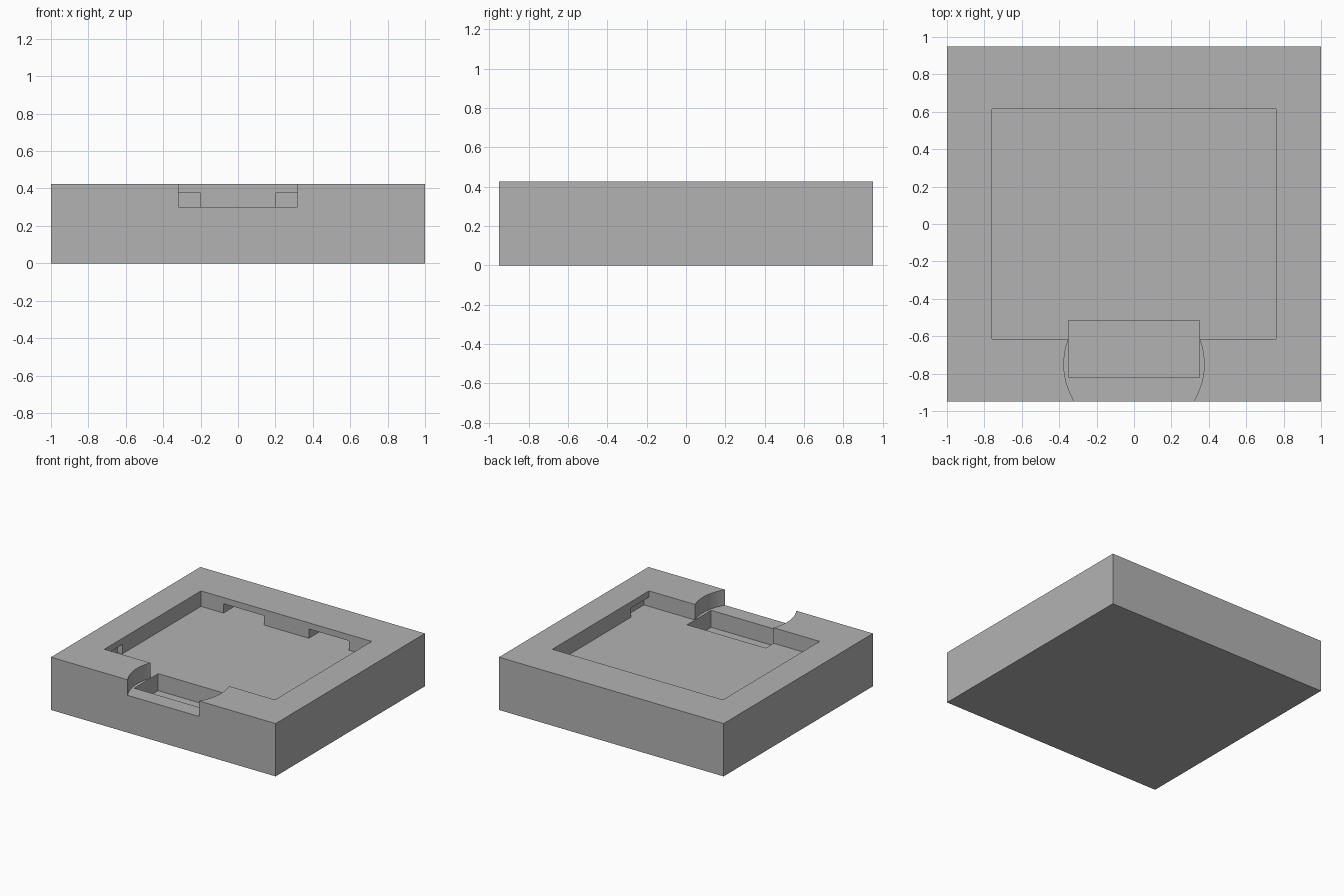
import bpy
import bmesh
from mathutils import Matrix

if "Cube" in bpy.data.objects:
    bpy.data.objects.remove(bpy.data.objects["Cube"], do_unlink=True)

HEIGHT, FLOOR, WELL_FLOOR, SLOT_TOP = 0.425, 0.30, 0.163, 0.375
ABOVE = 0.6
POCKET_X, POCKET_Y = 0.76, 0.615

grey = bpy.data.materials.new("plain_grey")
grey.use_nodes = True
grey.diffuse_color = (0.45, 0.45, 0.45, 1)
grey.node_tree.nodes["Principled BSDF"].inputs["Base Color"].default_value = grey.diffuse_color


def finish(name, bm):
    mesh = bpy.data.meshes.new(name)
    bm.to_mesh(mesh)
    bm.free()
    mesh.materials.append(grey)
    obj = bpy.data.objects.new(name, mesh)
    bpy.context.collection.objects.link(obj)
    return obj


def box(name, x, y, z):
    """Box from (min, max) pairs."""
    bm = bmesh.new()
    bmesh.ops.create_cube(bm, size=1)
    for v in bm.verts:
        v.co = [pair[c > 0] for pair, c in zip((x, y, z), v.co)]
    return finish(name, bm)


def cylinder(name, y, radius, z):
    bm = bmesh.new()
    bmesh.ops.create_cone(bm, cap_ends=True, segments=96, radius1=radius, radius2=radius,
                          depth=1, matrix=Matrix.Translation((0, y, 0)))
    for v in bm.verts:
        v.co.z = z[v.co.z > 0]
    return finish(name, bm)


# Solid block
tray = box("tray_block", (-1, 1), (-0.95, 0.95), (0, HEIGHT))

# Main pocket, rounded front notch and deeper well
cutters = [
    box("pocket_cutter", (-POCKET_X, POCKET_X), (-POCKET_Y, POCKET_Y), (FLOOR, ABOVE)),
    cylinder("notch_cutter", -0.75, 0.375, (FLOOR, ABOVE)),
    box("well_cutter", (-0.35, 0.35), (-0.82, -0.515), (WELL_FLOOR, SLOT_TOP)),
]

# Undercut slots in the back wall and at the front of each side wall
for side in (-1, 1):
    back_x = sorted((side * 0.2, side * 0.56))
    side_x = sorted((side * 0.7, side * 0.805))
    cutters.append(box("back_slot_cutter", back_x, (0.5, 0.815), (FLOOR, SLOT_TOP)))
    cutters.append(box("side_slot_cutter", side_x, (-POCKET_Y, -0.385), (FLOOR, SLOT_TOP)))

# Carve the block, then discard the cutters
bpy.ops.object.select_all(action='DESELECT')
bpy.context.view_layer.objects.active = tray
tray.select_set(True)
for cutter in cutters:
    mod = tray.modifiers.new("carve", 'BOOLEAN')
    mod.operation = 'DIFFERENCE'
    mod.solver = 'EXACT'
    mod.object = cutter
    bpy.ops.object.modifier_apply(modifier=mod.name)
    bpy.data.objects.remove(cutter, do_unlink=True)

bpy.ops.object.shade_smooth_by_angle()
